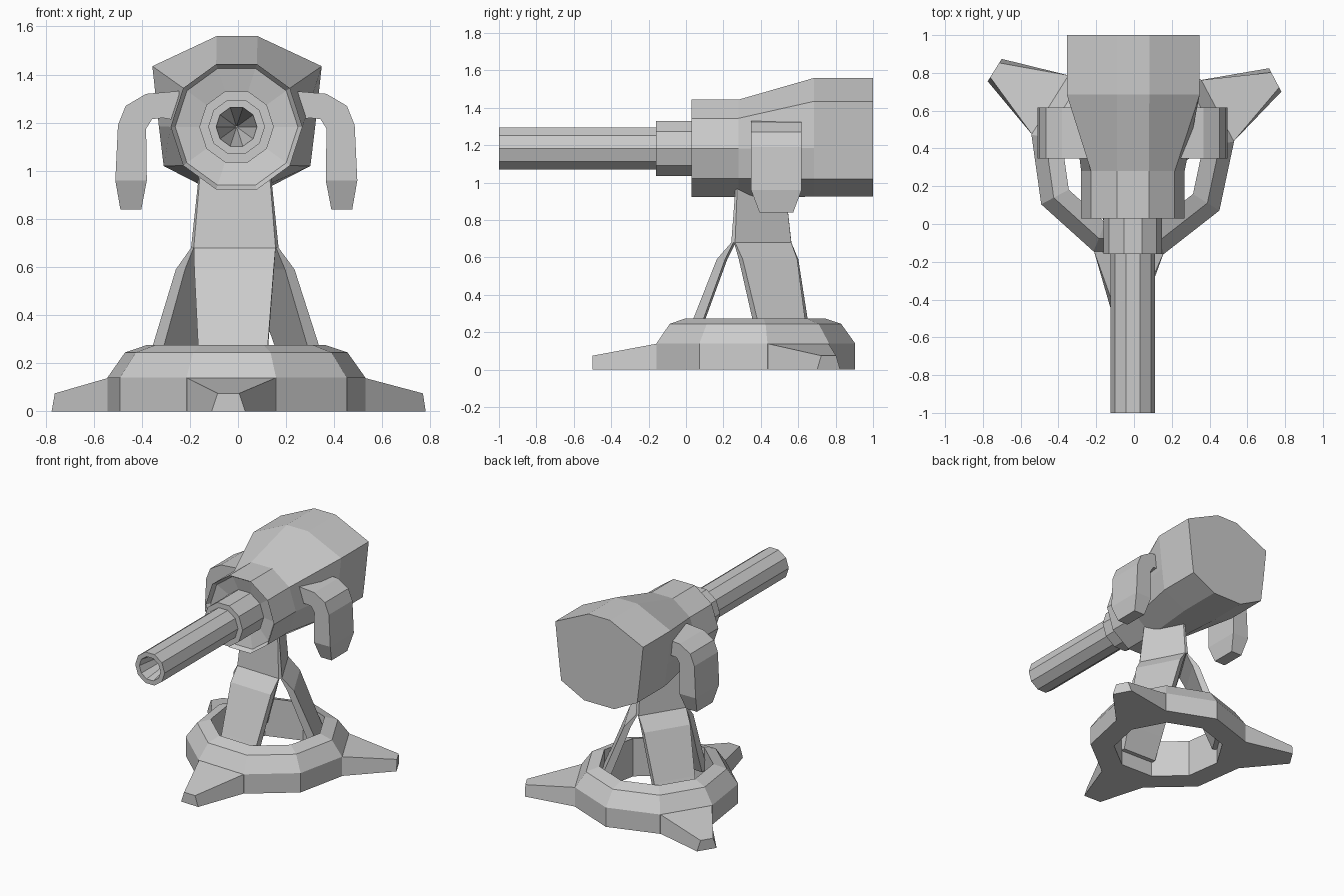
import bpy, bmesh
from math import cos, sin, radians

if "Cube" in bpy.data.objects:
    bpy.data.objects.remove(bpy.data.objects["Cube"])

CX, CY, CZ = -0.01, 0.36, 1.183   # stand axis (CX, CY), gun axis height CZ


def loft(name, loops, closed=False):
    """Skin a list of equal-length point loops; cap the ends or join them in a ring."""
    bm = bmesh.new()
    rows = [[bm.verts.new(p) for p in loop] for loop in loops]
    n = len(rows[0])
    pairs = list(zip(rows, rows[1:])) + ([(rows[-1], rows[0])] if closed else [])
    for a, b in pairs:
        for i in range(n):
            j = (i + 1) % n
            bm.faces.new((a[i], a[j], b[j], b[i]))
    if not closed:
        bm.faces.new(rows[0])
        bm.faces.new(rows[-1])
    bmesh.ops.recalc_face_normals(bm, faces=bm.faces)
    mesh = bpy.data.meshes.new(name)
    bm.to_mesh(mesh)
    bm.free()
    obj = bpy.data.objects.new(name, mesh)
    bpy.context.collection.objects.link(obj)
    return obj


def polar(r, t, z, deg):
    """Point at radius r and sideways offset t along direction deg from the stand axis."""
    a = radians(deg)
    return (CX + r * cos(a) - t * sin(a), CY + r * sin(a) + t * cos(a), z)


def ring(r, y, n=10):
    """Gun-axis ring with a flat top."""
    return [(CX + 0.004 + r * cos(radians(36 * i)), y, CZ + r * sin(radians(36 * i))) for i in range(n)]


FEET = (268, 28, 148)

# Nine-sided base ring
profile = [(.545, 0), (.545, .14), (.47, .245), (.38, .275), (.38, 0)]
loft("base_ring", [[polar(r, 0, z, 8 + 40 * k) for k in range(9)] for r, z in profile], closed=True)

# Three feet and three bent legs
for k, d in enumerate(FEET):
    sections = [(.505, .186, .186, .14), (.858, .07, .045, .075)]
    loft(f"foot_{k + 1}", [[polar(r, -wb, 0, d), polar(r, wb, 0, d), polar(r, wt, h, d), polar(r, -wt, h, d)]
                           for r, wb, wt, h in sections])
    # outer radius, inner radius, half width, height
    sections = [(.112, .10, .17, .68), (.19, .145, .165, .59), (.315, .26, .145, .275), (.385, .325, .135, .11)]
    loft(f"leg_{k + 1}", [[polar(ro, -w, z, d), polar(ro, w, z, d), polar(ri, w, z, d), polar(ri, -w, z, d)]
                          for ro, ri, w, z in sections])

# Column: blunt triangular prism
loft("column", [[polar(r, s * w, z, d) for d in FEET for s in (-1, 1)]
                for r, w, z in ((.112, .17, .68), (.09, .145, .98))])

# Gun housing: decagon flaring to a wide hood at the back
hood_half = [(.325, 1.185), (.352, 1.435), (.085, 1.56)]
low_half = [(.12, .925), (.305, 1.02)]


def hood(y):
    right = hood_half
    left = [(-x, z) for x, z in reversed(hood_half)]
    low = [(-x, z) for x, z in reversed(low_half)] + low_half
    return [(CX + .006 + x, y, z) for x, z in right + left + low]


loft("gun_housing", [ring(.12, .09), ring(.255, .06), ring(.274, .03), ring(.274, .28), hood(.685), hood(1.0)])

# Collar and hollow barrel
loft("barrel_collar", [ring(.155, -.16), ring(.155, .15)])
loft("barrel", [ring(.118, -.1), ring(.118, -1.0), ring(.085, -1.0), ring(.004, -.5)])

# Side arms: curved bars hooking out and down, tapered at the tip
outer = [(.2, 1.335), (.375, 1.32), (.46, 1.27), (.492, 1.19), (.503, .96), (.482, .84)]
inner = [(.2, 1.2), (.305, 1.22), (.35, 1.215), (.375, 1.175), (.372, .96), (.395, .84)]
for side, s in (("left", -1), ("right", 1)):
    loops = []
    for i, ((xo, zo), (xi, zi)) in enumerate(zip(outer, inner)):
        h = .09 if i == 5 else .135
        loops.append([(CX + .003 + s * x, .483 + e * h, z)
                      for x, z, e in ((xo, zo, -1), (xo, zo, 1), (xi, zi, 1), (xi, zi, -1))])
    loft(f"{side}_arm", loops)
